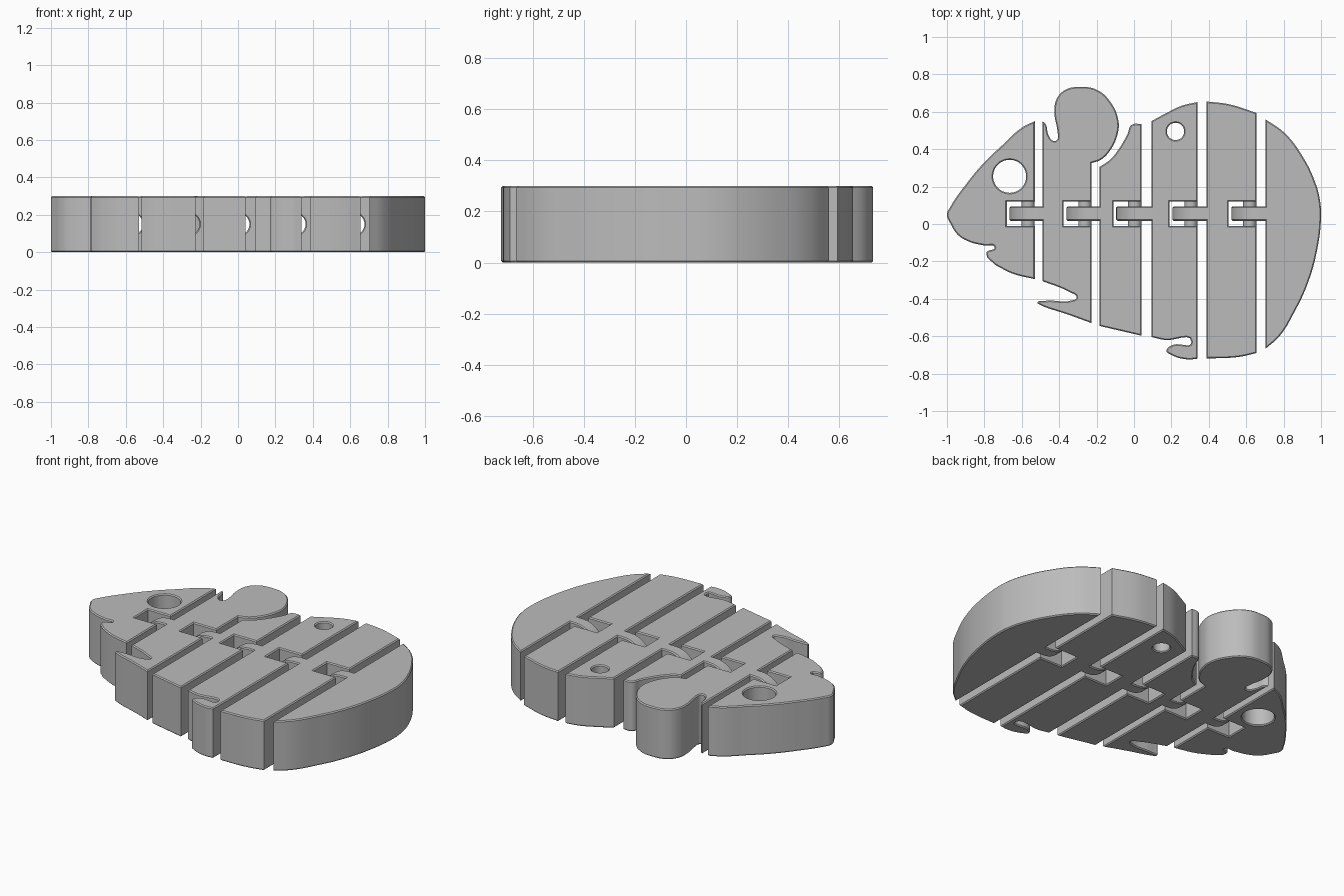
import bpy, bmesh, math

cube = bpy.data.objects.get("Cube")
if cube:
    bpy.data.objects.remove(cube, do_unlink=True)

HEIGHT = 0.3
MID = HEIGHT / 2
EDGE = 0.006          # chamfer on the rims
SLOT_TOP, SLOT_LOW, SLOT_DEEP = .12, -.01, .15
HINGE_Y = (SLOT_TOP + SLOT_LOW) / 2

grey = bpy.data.materials.new("plain grey")
grey.use_nodes = True
grey.diffuse_color = (.5, .5, .5, 1)
grey.node_tree.nodes["Principled BSDF"].inputs["Base Color"].default_value = (.5, .5, .5, 1)


def finish(obj):
    """Assign the material and smooth the curved walls."""
    obj.data.materials.clear()
    obj.data.materials.append(grey)
    bpy.ops.object.select_all(action='DESELECT')
    obj.select_set(True)
    bpy.context.view_layer.objects.active = obj
    bpy.ops.object.shade_smooth_by_angle(angle=math.radians(30))


def run(points):
    """Smooth curve between two sharp end points."""
    last = len(points) - 1
    return [(p, 'VECTOR' if i in (0, last) else 'AUTO') for i, p in enumerate(points)]


def corners(points):
    return [(p, 'VECTOR') for p in points]


def circle(x, y, r, n=16):
    turn = math.tau / n
    return [((x + r * math.cos(i * turn), y + r * math.sin(i * turn)), 'AUTO')
            for i in range(n)]


def plate(name, outlines, thickness, location, rotation=(0, 0, 0)):
    """Extrude closed outlines (first is the border, others are holes)."""
    curve = bpy.data.curves.new(name + " outline", 'CURVE')
    curve.dimensions = '2D'
    curve.fill_mode = 'BOTH'
    curve.resolution_u = 6
    curve.extrude = thickness / 2 - EDGE
    curve.bevel_depth = EDGE
    curve.bevel_resolution = 0
    curve.offset = -EDGE
    for outline in outlines:
        spline = curve.splines.new('BEZIER')
        spline.bezier_points.add(len(outline) - 1)
        spline.use_cyclic_u = True
        for bp, (p, kind) in zip(spline.bezier_points, outline):
            bp.co = (p[0], p[1], 0)
        for bp, (p, kind) in zip(spline.bezier_points, outline):
            bp.handle_left_type = kind
            bp.handle_right_type = kind
    helper = bpy.data.objects.new(name + " helper", curve)
    bpy.context.collection.objects.link(helper)
    bpy.context.view_layer.update()
    graph = bpy.context.evaluated_depsgraph_get()
    mesh = bpy.data.meshes.new_from_object(helper.evaluated_get(graph))
    bpy.data.objects.remove(helper, do_unlink=True)
    bm = bmesh.new()
    bm.from_mesh(mesh)
    bmesh.ops.remove_doubles(bm, verts=bm.verts, dist=0.0002)
    bmesh.ops.recalc_face_normals(bm, faces=bm.faces)
    bm.to_mesh(mesh)
    bm.free()
    obj = bpy.data.objects.new(name, mesh)
    obj.location = location
    obj.rotation_euler = rotation
    bpy.context.collection.objects.link(obj)
    finish(obj)
    return obj


def segment(name, top, bottom, slot_x=None, holes=()):
    """Body slice: top edge left to right, slotted right edge, bottom edge back."""
    border = run(top)
    if slot_x is not None:
        back = slot_x - SLOT_DEEP
        border += corners([(slot_x, SLOT_TOP), (back, SLOT_TOP),
                           (back, SLOT_LOW), (slot_x, SLOT_LOW)])
    border += run(bottom)
    plate(name, [border] + [circle(*h) for h in holes], HEIGHT, (0, 0, MID))


def hinge(name, x):
    """Pin across the slot, with the next slice's rounded eyelet around it."""
    bpy.ops.mesh.primitive_cylinder_add(
        vertices=32, radius=.035, depth=SLOT_TOP - SLOT_LOW + .02,
        location=(x - .036, HINGE_Y, MID), rotation=(math.pi / 2, 0, 0))
    pin = bpy.context.object
    pin.name = name + "_pin"
    finish(pin)
    arc = [(MID * math.cos(a), MID * math.sin(a))
           for a in (math.pi * (.5 + i / 12) for i in range(13))]
    border = corners(arc[:1]) + [(p, 'AUTO') for p in arc[1:-1]] + corners(arc[-1:])
    border += corners([(.05, -MID), (.05, MID)])
    plate(name + "_eyelet", [border, circle(-.052, 0, .058)], .076,
          (x + .015, HINGE_Y, MID), (math.pi / 2, 0, 0))


# Head with eye hole, snout and open mouth
segment("head",
        [(-.785, -.18), (-.787, -.15), (-.745, -.125), (-.8, -.115), (-.88, -.095),
         (-.94, -.06), (-.98, 0), (-1, .05), (-.98, .095), (-.9, .21), (-.8, .33),
         (-.7, .425), (-.6, .515), (-.53, .55)],
        [(-.53, -.295), (-.65, -.265), (-.74, -.22)],
        -.53, [(-.665, .255, .088)])

# Shoulder slice with round ear and front paw
segment("ear_and_paw_slice",
        [(-.49, .55), (-.473, .535), (-.457, .476), (-.43, .444), (-.412, .45),
         (-.41, .5), (-.425, .588), (-.414, .668), (-.37, .716), (-.29, .733),
         (-.2, .718), (-.13, .658), (-.083, .55), (-.088, .48), (-.13, .39),
         (-.18, .342), (-.227, .326)],
        [(-.227, -.53), (-.345, -.487), (-.5, -.433), (-.516, -.42), (-.48, -.411),
         (-.33, -.408), (-.307, -.393), (-.345, -.364), (-.49, -.305)],
        -.227)

# Slice curved around the ear
segment("neck_slice",
        [(-.185, .305), (-.13, .342), (-.078, .406), (-.035, .481), (-.013, .53),
         (.04, .535)],
        [(.04, -.597), (-.185, -.545)], .04)

# Belly slice with round hole and hind paw
segment("hind_paw_slice",
        [(.093, .55), (.163, .588), (.254, .632), (.34, .652)],
        [(.34, -.72), (.286, -.724), (.2, -.7), (.174, -.678), (.206, -.647),
         (.307, -.631), (.163, -.62), (.093, -.604)],
        .34, [(.222, .495, .046)])

segment("hip_slice",
        [(.388, .655), (.51, .64), (.655, .594)],
        [(.655, -.69), (.564, -.71), (.43, -.718), (.388, -.718)], .655)

# Rounded rump
segment("rump",
        [(.703, .56), (.805, .487), (.9, .364), (.97, .22), (.993, .134), (1, .05),
         (.98, -.134), (.928, -.32), (.858, -.47), (.778, -.6), (.703, -.667)],
        [])

for i, x in enumerate((-.53, -.227, .04, .34, .655)):
    hinge("hinge_%d" % (i + 1), x)
